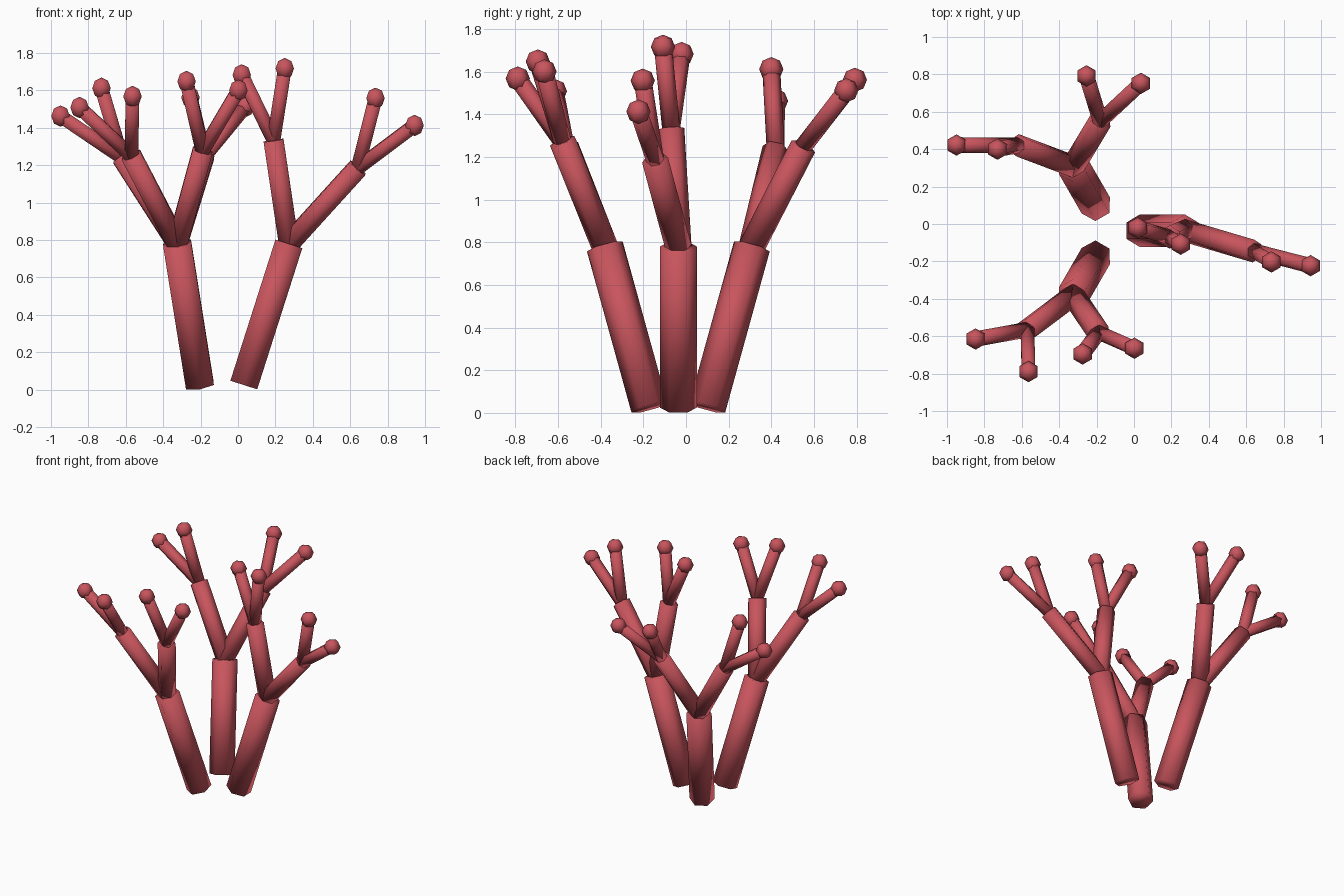
import bpy, bmesh, math
from mathutils import Vector, Matrix

if "Cube" in bpy.data.objects:
    bpy.data.objects.remove(bpy.data.objects["Cube"])

coral = bpy.data.materials.new("coral_red")
coral.diffuse_color = (0.58, 0.09, 0.11, 1)
coral.use_nodes = True
coral.node_tree.nodes["Principled BSDF"].inputs["Base Color"].default_value = coral.diffuse_color

SIDES = 6
R_TRUNK, R_BRANCH, R_TWIG, R_TIP = 0.087, 0.062, 0.042, 0.057


def finish(bm, name):
    me = bpy.data.meshes.new(name)
    bm.to_mesh(me)
    bm.free()
    me.materials.append(coral)
    for p in me.polygons:
        p.use_smooth = True
    ob = bpy.data.objects.new(name, me)
    bpy.context.collection.objects.link(ob)


def rod(name, a, b, r):
    """Hexagonal rod from a to b."""
    a, b = Vector(a), Vector(b)
    d = b - a
    rot = Vector((0, 0, 1)).rotation_difference(d).to_matrix().to_4x4()
    bm = bmesh.new()
    bmesh.ops.create_cone(bm, cap_ends=True, segments=SIDES, radius1=r, radius2=r,
                          depth=d.length, matrix=Matrix.Translation((a + b) / 2) @ rot)
    finish(bm, name)


def tip(name, c):
    """Low-poly ball at the end of a twig."""
    bm = bmesh.new()
    bmesh.ops.create_uvsphere(bm, u_segments=6, v_segments=4, radius=R_TIP,
                              matrix=Matrix.Translation(c))
    finish(bm, name)


# Each trunk: two branches as (branch end, [twig ends])
trunks = [
    [((0.19, -0.07, 1.333), [(0.02, -0.021, 1.683), (0.25, -0.108, 1.717)]),
     ((0.64, -0.145, 1.185), [(0.735, -0.203, 1.558), (0.944, -0.223, 1.413)])],
    [((-0.18, 0.55, 1.25), [(-0.254, 0.792, 1.562), (0.037, 0.752, 1.513)]),
     ((-0.62, 0.42, 1.24), [(-0.949, 0.422, 1.463), (-0.73, 0.40, 1.612)])],
    [((-0.19, -0.58, 1.275), [(-0.275, -0.695, 1.648), (0.002, -0.664, 1.601)]),
     ((-0.57, -0.565, 1.25), [(-0.847, -0.615, 1.509), (-0.564, -0.789, 1.568)])],
]

# Trunks lean outward from a common centre, 120 degrees apart
for i, branches in enumerate(trunks):
    ang = math.radians(120 * i)
    out = Vector((math.cos(ang), math.sin(ang), 0))
    mid = Vector((-0.126, -0.036, 0))
    foot = mid + out * 0.157 + Vector((0, 0, 0.025))
    top = mid + out * 0.398 + Vector((0, 0, 0.78))
    rod(f"trunk_{i}", foot, top, R_TRUNK)
    for j, (fork, twigs) in enumerate(branches):
        rod(f"branch_{i}_{j}", top, fork, R_BRANCH)
        for k, end in enumerate(twigs):
            rod(f"twig_{i}_{j}_{k}", fork, end, R_TWIG)
            tip(f"tip_{i}_{j}_{k}", end)
